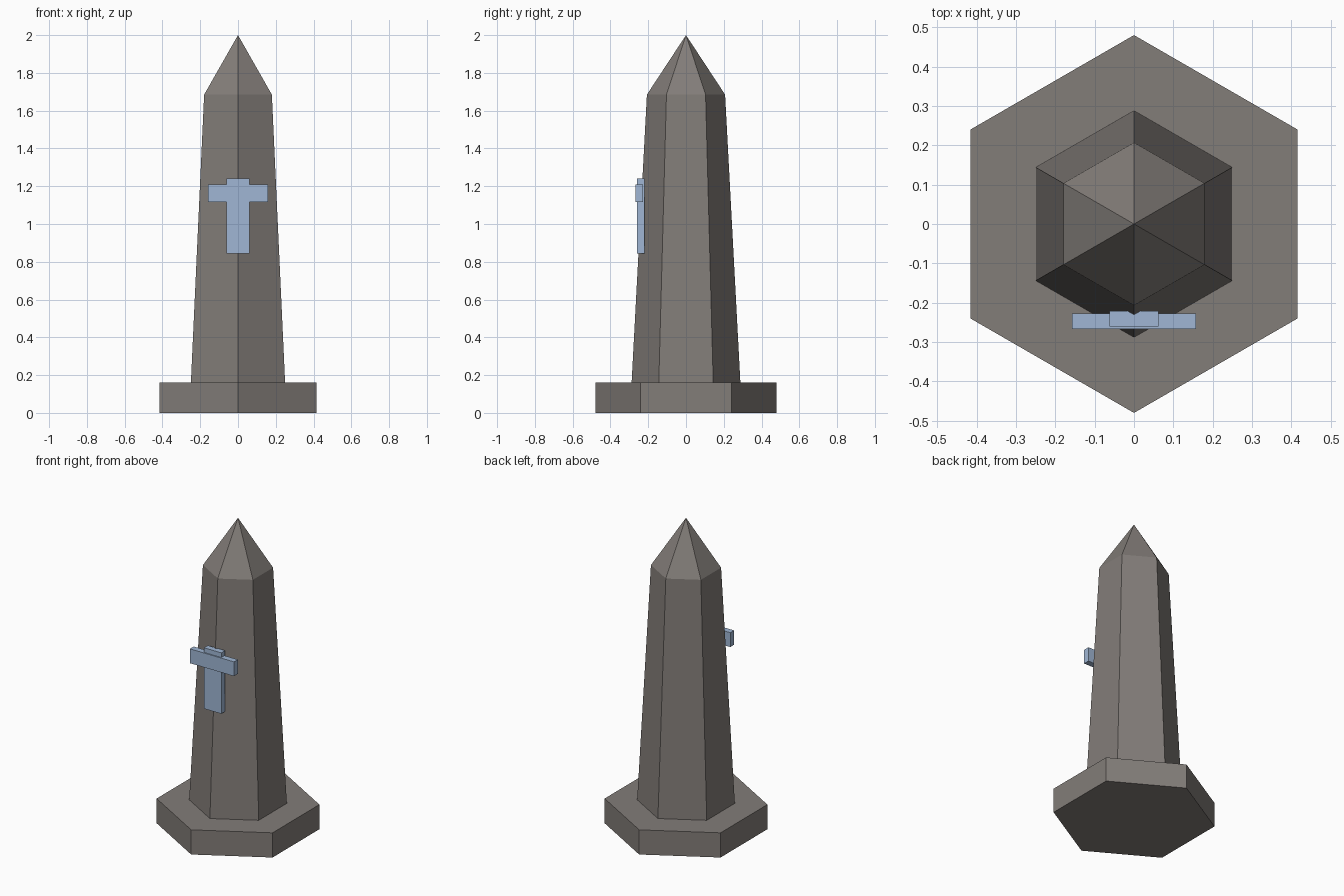
import bpy, bmesh, math

if "Cube" in bpy.data.objects:
    bpy.data.objects.remove(bpy.data.objects["Cube"])


def material(name, rgb):
    m = bpy.data.materials.new(name)
    m.diffuse_color = (*rgb, 1)
    m.use_nodes = True
    m.node_tree.nodes["Principled BSDF"].inputs["Base Color"].default_value = m.diffuse_color
    return m


stone = material("grey_stone", (0.225, 0.205, 0.19))
steel = material("pale_blue", (0.35, 0.47, 0.66))


def add_object(name, bm, mat):
    bmesh.ops.recalc_face_normals(bm, faces=bm.faces)
    mesh = bpy.data.meshes.new(name)
    bm.to_mesh(mesh)
    bm.free()
    mesh.materials.append(mat)
    obj = bpy.data.objects.new(name, mesh)
    bpy.context.collection.objects.link(obj)


def hex_solid(name, rings, mat, tip=None):
    """Stack six-sided rings (radius, z), closed by a cap or a point."""
    bm = bmesh.new()
    loops = []
    for r, z in rings:
        loops.append([bm.verts.new((r * math.cos(a), r * math.sin(a), z))
                      for a in (math.radians(30 + 60 * i) for i in range(6))])
    bm.faces.new(loops[0][::-1])
    for low, high in zip(loops, loops[1:]):
        for i in range(6):
            j = (i + 1) % 6
            bm.faces.new((low[i], low[j], high[j], high[i]))
    if tip is None:
        bm.faces.new(loops[-1])
    else:
        top = bm.verts.new((0, 0, tip))
        for i in range(6):
            bm.faces.new((loops[-1][i], loops[-1][(i + 1) % 6], top))
    add_object(name, bm, mat)


def box(name, lo, hi, mat):
    bm = bmesh.new()
    bmesh.ops.create_cube(bm, size=1)
    for v in bm.verts:
        v.co = [(a + b) / 2 + c * (b - a) for a, b, c in zip(lo, hi, v.co)]
    add_object(name, bm, mat)


# Plinth and tapered shaft with a pointed cap
hex_solid("plinth", [(0.48, 0), (0.48, 0.16)], stone)
hex_solid("obelisk_shaft", [(0.288, 0.16), (0.207, 1.685)], stone, tip=2.0)

# Cross emblem on the front edge
box("cross_upright", (-0.062, -0.26, 0.845), (0.062, -0.221, 1.24), steel)
box("cross_bar", (-0.158, -0.267, 1.117), (0.158, -0.228, 1.21), steel)
